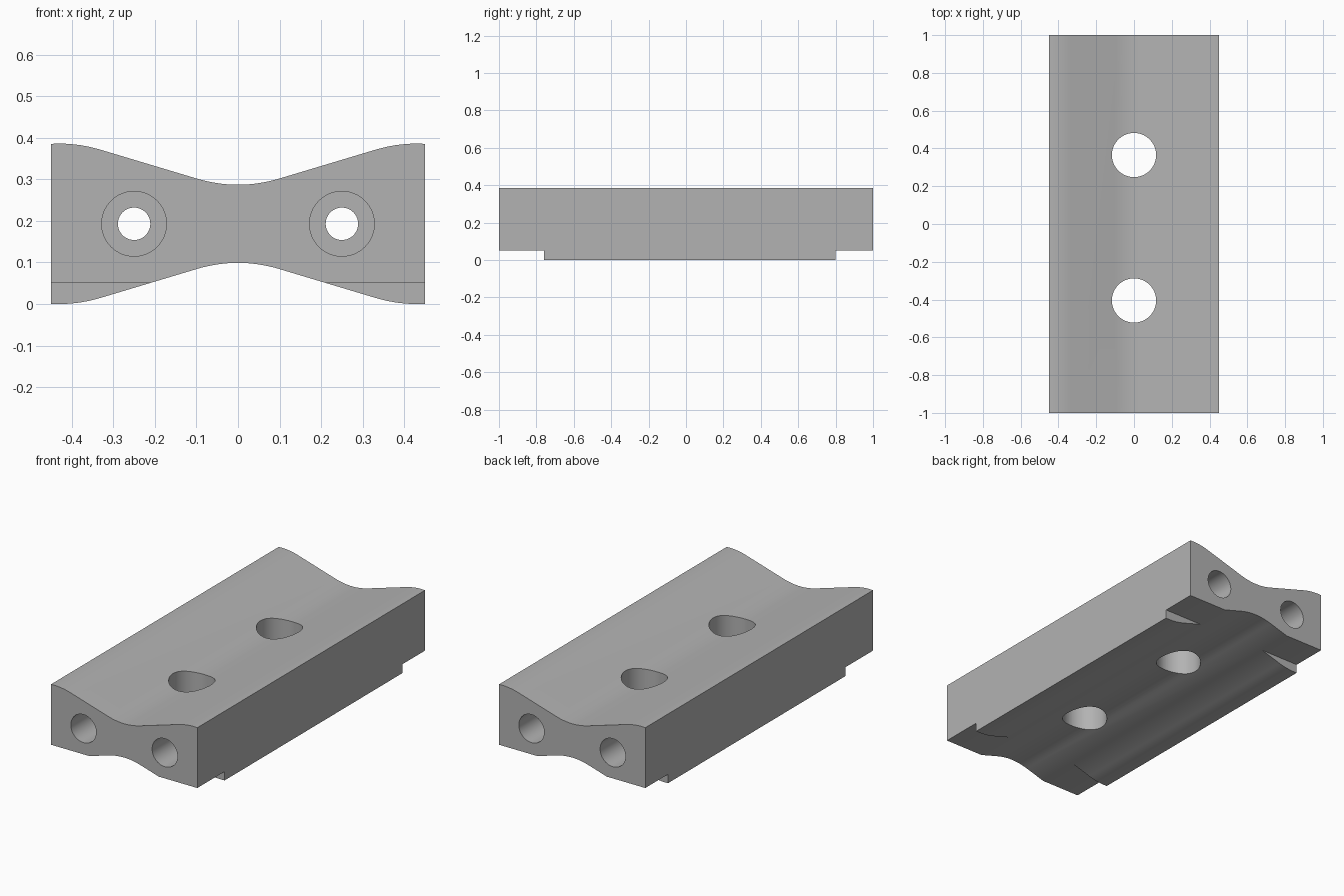
import bpy
import bmesh
from math import radians, pi
from mathutils import Matrix

if "Cube" in bpy.data.objects:
    bpy.data.objects.remove(bpy.data.objects["Cube"], do_unlink=True)

grey = bpy.data.materials.new("mid_grey")
grey.use_nodes = True
colour = (0.45, 0.45, 0.45, 1)
grey.diffuse_color = colour
grey.node_tree.nodes["Principled BSDF"].inputs["Base Color"].default_value = colour

HALF_W, CREST, BEND, SLOPE = 0.45, 0.43, 0.10, 0.30
RISE = SLOPE * (CREST - BEND)


def wave(x):
    """Height above the valley: rounded valley, straight flank, rounded crest."""
    x = abs(x)
    if x < BEND:
        return SLOPE * x * x / (2 * BEND)
    if x < CREST - BEND:
        return SLOPE * (x - BEND / 2)
    return RISE - SLOPE * (CREST - x) ** 2 / (2 * BEND)


def make_object(name, bm):
    bmesh.ops.recalc_face_normals(bm, faces=bm.faces)
    mesh = bpy.data.meshes.new(name)
    bm.to_mesh(mesh)
    bm.free()
    mesh.materials.append(grey)
    obj = bpy.data.objects.new(name, mesh)
    bpy.context.collection.objects.link(obj)
    return obj


def cylinder(name, centre, radius, depth, along_y=False):
    bm = bmesh.new()
    turn = Matrix.Rotation(pi / 2 if along_y else 0, 4, 'X')
    bmesh.ops.create_cone(bm, cap_ends=True, segments=64, radius1=radius,
                          radius2=radius, depth=depth,
                          matrix=Matrix.Translation(centre) @ turn)
    return make_object(name, bm)


def box(name, centre, size):
    bm = bmesh.new()
    bmesh.ops.create_cube(bm, size=1, matrix=Matrix.Translation(centre)
                          @ Matrix.Diagonal((*size, 1)))
    return make_object(name, bm)


# Waisted bar: hourglass profile extruded along its length
bend_steps = 8
xs = [BEND * i / bend_steps for i in range(bend_steps + 1)]
xs += [CREST - x for x in reversed(xs)] + [HALF_W]
xs = [-x for x in reversed(xs[1:])] + xs
bm = bmesh.new()
profile = [bm.verts.new((x, -1, 0.287 + wave(x))) for x in xs]
profile += [bm.verts.new((x, -1, RISE - wave(x))) for x in reversed(xs)]
end = bm.faces.new(profile)
swept = bmesh.ops.extrude_face_region(bm, geom=[end])["geom"]
bmesh.ops.translate(bm, vec=(0, 2, 0),
                    verts=[v for v in swept if isinstance(v, bmesh.types.BMVert)])
bar = make_object("waisted_bar", bm)

# Underside steps at both ends
cutters = [box("front_step_cutter", (0, -1.13, -0.05), (2, 0.74, 0.2)),
           box("back_step_cutter", (0, 1.15, -0.05), (2, 0.70, 0.2))]

# Vertical holes through the waist
for y in (-0.405, 0.365):
    cutters.append(cylinder("vertical_hole_cutter", (0, y, 0.2), 0.117, 1))

# Lengthwise holes, counterbored from both ends
for x in (-0.25, 0.25):
    cutters.append(cylinder("long_hole_cutter", (x, 0, 0.193), 0.039, 3, True))
    for y in (-1, 1):
        cutters.append(cylinder("counterbore_cutter", (x, y, 0.193), 0.078, 0.8, True))

bpy.ops.object.select_all(action='DESELECT')
bpy.context.view_layer.objects.active = bar
bar.select_set(True)
for cutter in cutters:
    cutter.hide_render = True
    cut = bar.modifiers.new("cut", 'BOOLEAN')
    cut.operation = 'DIFFERENCE'
    cut.solver = 'EXACT'
    cut.object = cutter
    bpy.ops.object.modifier_apply(modifier=cut.name)
    bpy.data.objects.remove(cutter, do_unlink=True)

bpy.ops.object.shade_smooth_by_angle(angle=radians(30))
